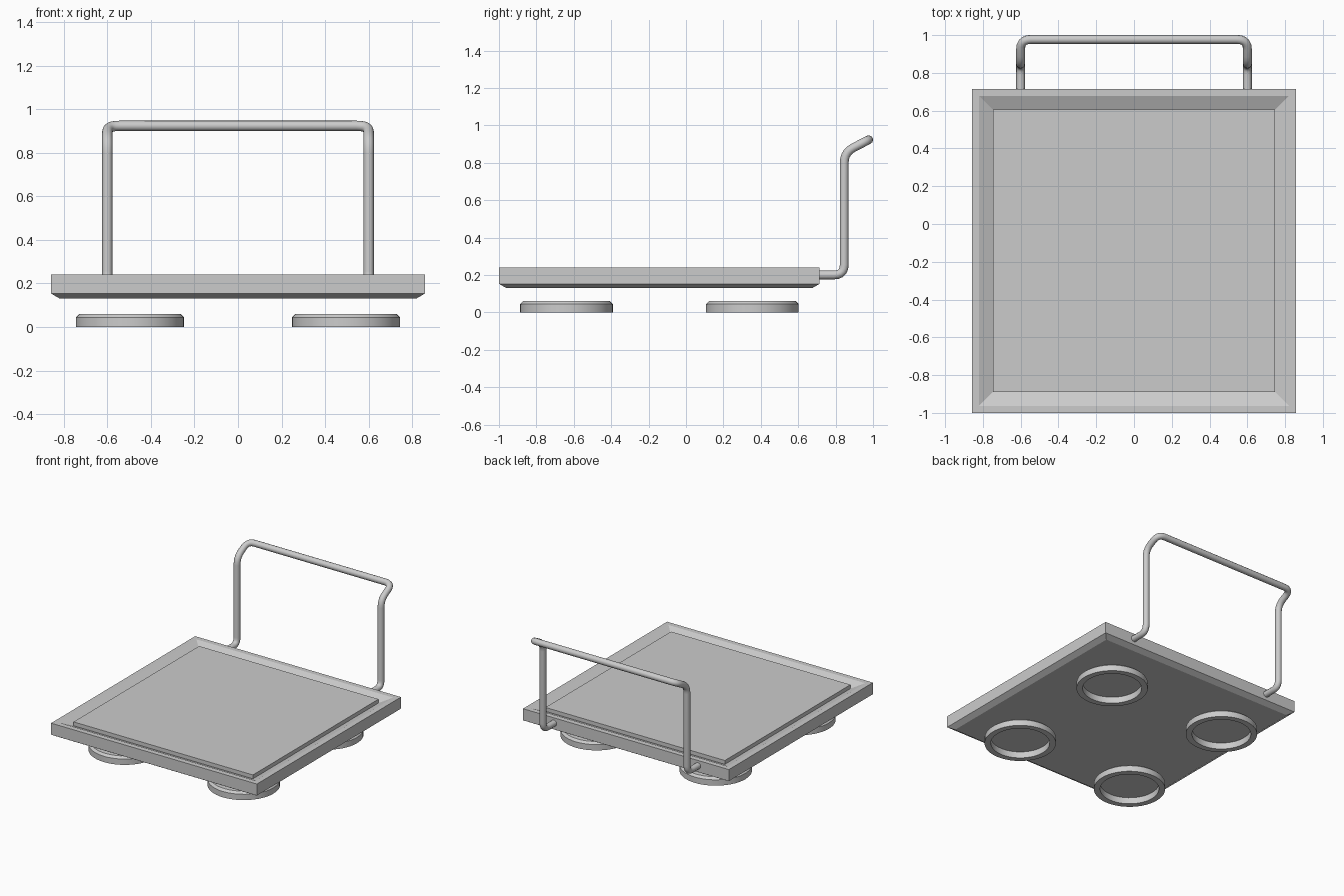
import bpy, bmesh, math
from mathutils import Vector

if "Cube" in bpy.data.objects:
    bpy.data.objects.remove(bpy.data.objects["Cube"])

CY = -0.1425  # deck centre in y


def lathe(name, profile, sides, loc, turn=0.0):
    """Stack n-sided rings of (radius, z) and cap both ends."""
    bm = bmesh.new()
    rings = []
    for r, z in profile:
        rings.append([bm.verts.new((r * math.cos(turn + 2 * math.pi * i / sides),
                                    r * math.sin(turn + 2 * math.pi * i / sides), z))
                      for i in range(sides)])
    for a, b in zip(rings, rings[1:]):
        for i in range(sides):
            j = (i + 1) % sides
            bm.faces.new((a[i], a[j], b[j], b[i]))
    bm.faces.new(rings[0][::-1])
    bm.faces.new(rings[-1])
    bmesh.ops.recalc_face_normals(bm, faces=bm.faces)
    me = bpy.data.meshes.new(name)
    bm.to_mesh(me)
    bm.free()
    ob = bpy.data.objects.new(name, me)
    ob.location = loc
    bpy.context.collection.objects.link(ob)
    return ob


def smooth(ob):
    bpy.ops.object.select_all(action='DESELECT')
    ob.select_set(True)
    bpy.context.view_layer.objects.active = ob
    bpy.ops.object.shade_smooth_by_angle(angle=math.radians(35))


def rounded(points, radius, steps=5):
    """Replace the inner corners of a path by small arcs."""
    pts = [Vector(p) for p in points]
    out = [pts[0]]
    for p, c, n in zip(pts, pts[1:], pts[2:]):
        d = min(radius, (p - c).length * 0.45, (n - c).length * 0.45)
        a, b = c + (p - c).normalized() * d, c + (n - c).normalized() * d
        for i in range(steps + 1):
            t = i / steps
            out.append(a * (1 - t) ** 2 + c * 2 * t * (1 - t) + b * t * t)
    return out + [pts[-1]]


# Square deck: chamfered underside, flat rim, sloped groove, raised centre panel
q = math.sqrt(2)
deck = [(0.818, 0.13), (0.8575, 0.153), (0.8575, 0.24),
        (0.82, 0.24), (0.7475, 0.208), (0.7475, 0.237)]
lathe("deck", [(h * q, z) for h, z in deck], 4, (0, CY, 0), math.pi / 4)

# Four hover pads with a recessed underside
pad = [(0.205, 0.048), (0.205, 0.0), (0.248, 0.0), (0.248, 0.044), (0.232, 0.06)]
for sx, side in ((-1, "left"), (1, "right")):
    for sy, end in ((-1, "front"), (1, "back")):
        smooth(lathe(f"{end}_{side}_pad", pad, 48, (sx * 0.496, CY + sy * 0.497, 0)))

# Bent tube push handle
half = [(0.6, 0.70, 0.2), (0.6, 0.846, 0.2), (0.6, 0.846, 0.855), (0.6, 0.977, 0.923)]
path = rounded(half + [(-x, y, z) for x, y, z in reversed(half)], 0.055)
cu = bpy.data.curves.new("handle", 'CURVE')
cu.dimensions = '3D'
cu.bevel_depth = 0.0235
cu.bevel_resolution = 4
cu.use_fill_caps = True
sp = cu.splines.new('POLY')
sp.points.add(len(path) - 1)
for pt, co in zip(sp.points, path):
    pt.co = (*co, 1)
handle = bpy.data.objects.new("handle", cu)
bpy.context.collection.objects.link(handle)
bpy.ops.object.select_all(action='DESELECT')
handle.select_set(True)
bpy.context.view_layer.objects.active = handle
bpy.ops.object.convert(target='MESH')
smooth(bpy.context.view_layer.objects.active)
